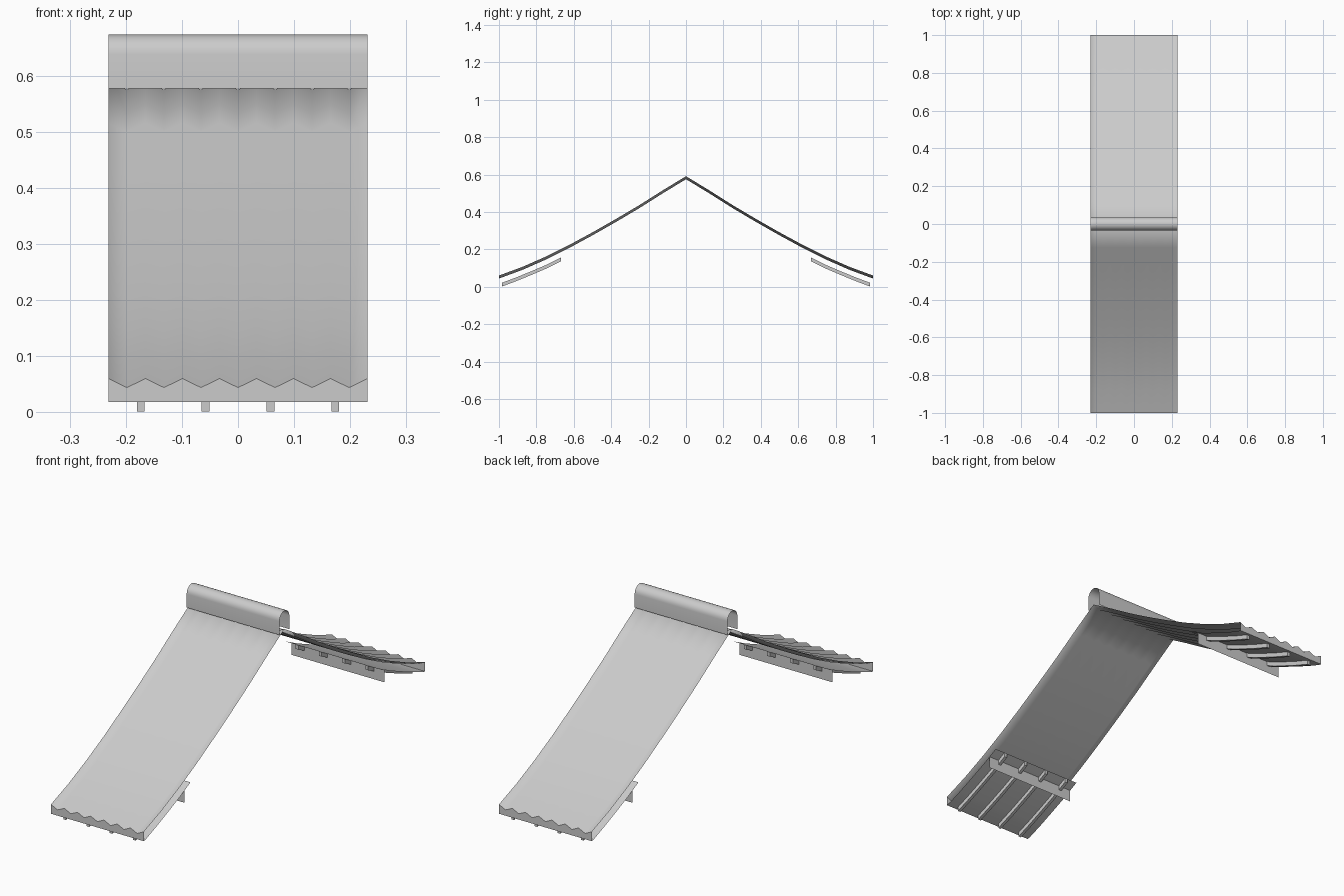
import bpy, math

if "Cube" in bpy.data.objects:
    bpy.data.objects.remove(bpy.data.objects["Cube"])

W = 0.231          # half width along the ridge
WAVES = 7          # corrugations across the width
AMP = 0.008

# roof slope profile (distance from ridge, height), ridge to eave
SLOPE = [(0, .583), (.125, .507), (.25, .428), (.375, .354), (.5, .283),
         (.625, .215), (.75, .153), (.875, .098), (1, .052)]
# deck line under the eave, parallel to the roof
DECK = [(.668, .156), (.75, .116), (.834, .080), (.91, .049), (.985, .021)]


def make(name, verts, faces, smooth=None):
    me = bpy.data.meshes.new(name)
    me.from_pydata(verts, [], faces)
    me.update()
    ob = bpy.data.objects.new(name, me)
    bpy.context.collection.objects.link(ob)
    if smooth is not None:
        bpy.ops.object.select_all(action='DESELECT')
        ob.select_set(True)
        bpy.context.view_layer.objects.active = ob
        bpy.ops.object.shade_smooth_by_angle(angle=math.radians(smooth))
    return ob


def grid(name, rows, smooth=None):
    """Sheet through rows of points of equal length."""
    n = len(rows[0])
    faces = [(r * n + c, r * n + c + 1, (r + 1) * n + c + 1, (r + 1) * n + c)
             for r in range(len(rows) - 1) for c in range(n - 1)]
    return make(name, [p for row in rows for p in row], faces, smooth)


def sheet(name, profile, smooth=None):
    """Plain sheet: (y, z) profile swept across the width."""
    return grid(name, [[(-W, y, z), (W, y, z)] for y, z in profile], smooth)


def wave(i):
    return AMP if i % 2 == 0 else -AMP


XS = [-W + W * i / WAVES for i in range(2 * WAVES + 1)]

# corrugated roof, front eave over the ridge to the back eave
profile = [(-y, z) for y, z in reversed(SLOPE)] + SLOPE[1:]
grid("corrugated_roof",
     [[(x, y, z + wave(i)) for i, x in enumerate(XS)] for y, z in profile], 80)

# ridge cap: open inverted U
R = 0.035
cap = [(-R, .577)]
cap += [(-R * math.cos(math.pi * i / 12), .638 + R * math.sin(math.pi * i / 12))
        for i in range(13)]
cap += [(R, .577)]
sheet("ridge_cap", cap, 40)

for side, s in (("front", -1), ("back", 1)):
    # eave board with zigzag top meeting the corrugations
    lower = [(x * -s, s, .018) for x in XS]
    upper = [(x * -s, s, .052 + wave(i)) for i, x in enumerate(XS)]
    grid(side + "_eave_board", [lower, upper])

    # deck on the rafters, and wall plate below it
    deck = [(s * y, z) for y, z in DECK + [(1, .018)]]
    sheet(side + "_eave_deck", deck if s > 0 else deck[::-1], 30)
    plate = [(s * .71, .08), (s * .71, .135)]
    sheet(side + "_wall_plate", plate if s > 0 else plate[::-1])

    # four curved rafters
    for k in range(4):
        cx, hw, n = -.1733 + .1155 * k, .007, len(DECK)
        verts = []
        for y, z in DECK:
            verts += [(cx + a * s * hw, s * y, z - d)
                      for a, d in ((-1, 0), (1, 0), (1, .02), (-1, .02))]
        verts = [(x, y, max(z, 0)) for x, y, z in verts]
        faces = [(4 * r + c, 4 * r + (c + 1) % 4,
                  4 * r + 4 + (c + 1) % 4, 4 * r + 4 + c)
                 for r in range(n - 1) for c in range(4)]
        faces += [(3, 2, 1, 0), tuple(4 * (n - 1) + c for c in range(4))]
        make(f"{side}_rafter_{k + 1}", verts, faces)
